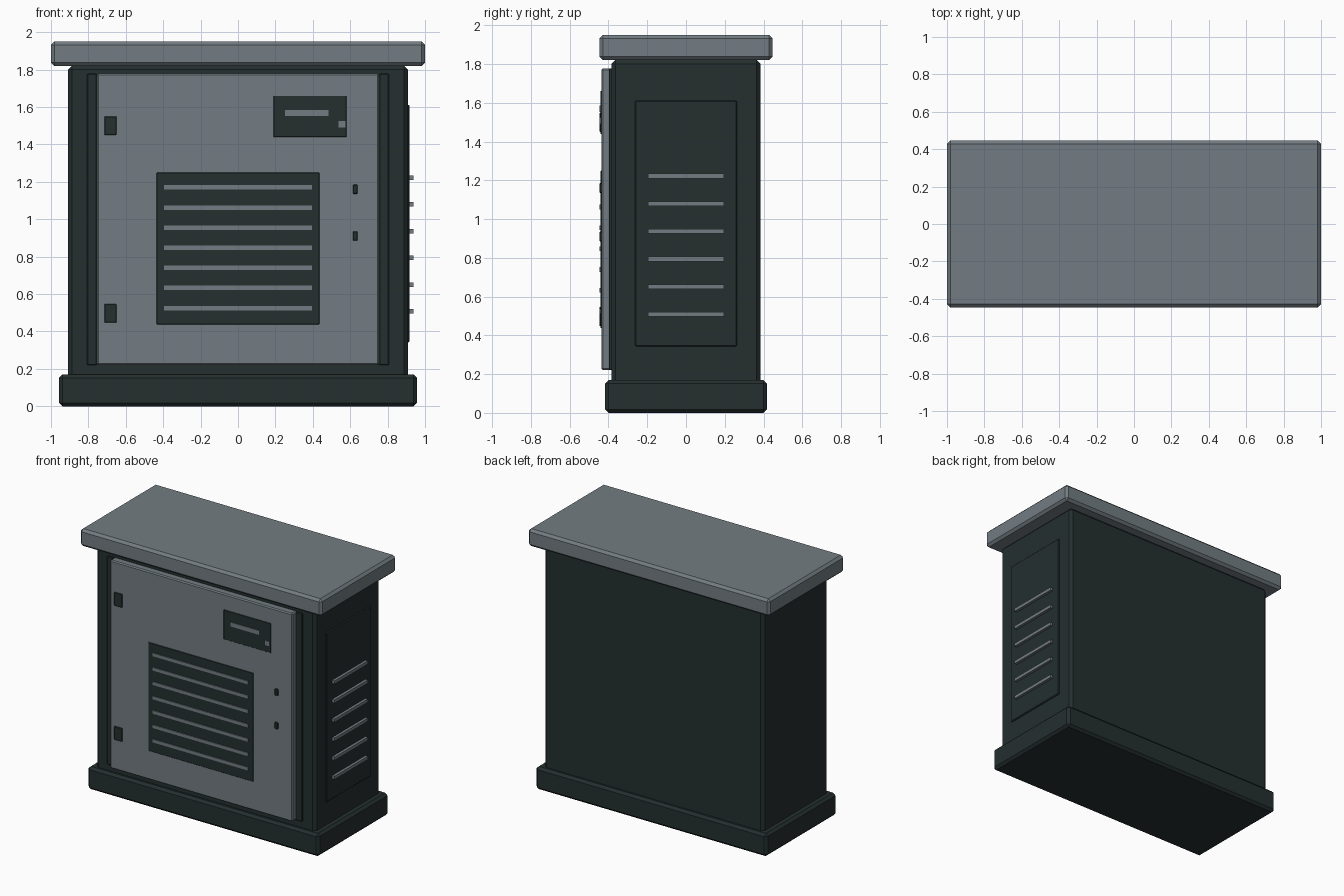
import bpy, bmesh

if "Cube" in bpy.data.objects:
    bpy.data.objects.remove(bpy.data.objects["Cube"])


def material(name, rgb):
    m = bpy.data.materials.new(name)
    m.diffuse_color = (*rgb, 1)
    m.use_nodes = True
    m.node_tree.nodes["Principled BSDF"].inputs["Base Color"].default_value = m.diffuse_color
    return m


DARK = material("dark green grey", (0.018, 0.028, 0.028))
GREY = material("blue grey", (0.17, 0.203, 0.225))


def box(name, x, y, z, mat, bevel=0.0):
    """Chamfered box from (min, max) ranges."""
    bm = bmesh.new()
    bmesh.ops.create_cube(bm, size=1)
    for v in bm.verts:
        for i, (lo, hi) in enumerate((x, y, z)):
            v.co[i] = hi if v.co[i] > 0 else lo
    if bevel:
        bmesh.ops.bevel(bm, geom=bm.edges[:], offset=bevel, segments=1,
                        affect='EDGES', profile=0.5)
    me = bpy.data.meshes.new(name)
    bm.to_mesh(me)
    bm.free()
    me.materials.append(mat)
    ob = bpy.data.objects.new(name, me)
    bpy.context.collection.objects.link(ob)
    return ob


# Main shell
box("base_plinth", (-0.957, 0.957), (-0.417, 0.417), (0, 0.17), DARK, 0.018)
box("cabinet_body", (-0.908, 0.908), (-0.385, 0.385), (0.15, 1.82), DARK, 0.02)
box("roof_cap", (-1, 1), (-0.447, 0.447), (1.82, 1.95), GREY, 0.018)

# Door and the strips beside it
box("door", (-0.755, 0.755), (-0.437, -0.375), (0.22, 1.778), GREY, 0.008)
for side, s in (("left", -1), ("right", 1)):
    box(f"door_strip_{side}", tuple(sorted((s * 0.755, s * 0.807))),
        (-0.398, -0.375), (0.22, 1.778), DARK, 0.004)

# Hinges
for i, z in enumerate((0.497, 1.5)):
    box(f"hinge_{i + 1}", (-0.715, -0.65), (-0.446, -0.43),
        (z - 0.05, z + 0.05), DARK, 0.003)

# Front vent with slats
box("front_vent_panel", (-0.435, 0.435), (-0.441, -0.43), (0.437, 1.25), DARK, 0.003)
for i in range(7):
    z = 0.525 + i * 0.1075
    box(f"front_vent_slat_{i + 1}", (-0.395, 0.395), (-0.447, -0.435),
        (z - 0.012, z + 0.012), GREY)

# Control box with display slit and button
box("control_box", (0.19, 0.58), (-0.442, -0.43), (1.44, 1.66), DARK, 0.002)
box("control_slit", (0.25, 0.485), (-0.447, -0.435), (1.553, 1.585), GREY)
box("control_button", (0.538, 0.575), (-0.447, -0.435), (1.49, 1.525), GREY)

# Door latches
for i, z in enumerate((0.91, 1.16)):
    box(f"door_latch_{i + 1}", (0.614, 0.64), (-0.447, -0.43),
        (z - 0.025, z + 0.025), DARK, 0.004)

# Right side vent
box("side_vent_panel", (0.89, 0.918), (-0.263, 0.263), (0.342, 1.612), DARK, 0.006)
for i in range(6):
    z = 0.508 + i * 0.1428
    box(f"side_vent_slat_{i + 1}", (0.91, 0.938), (-0.197, 0.197),
        (z - 0.012, z + 0.012), GREY)
